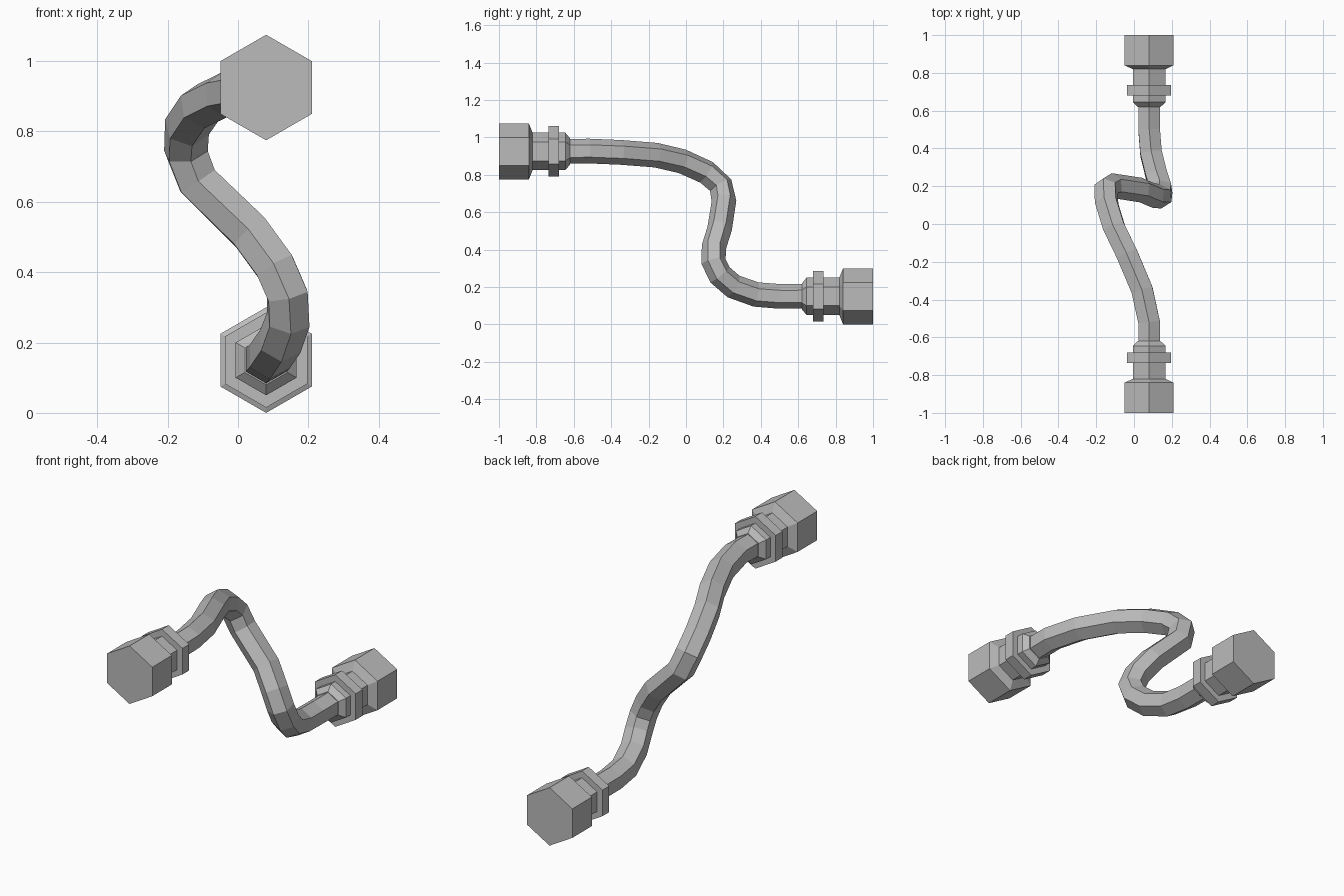
import bpy, bmesh, math
from mathutils import Vector, Quaternion

cube = bpy.data.objects.get("Cube")
if cube:
    bpy.data.objects.remove(cube, do_unlink=True)

SIDES = 6
grey = bpy.data.materials.new("grey_metal")
grey.use_nodes = True
grey.diffuse_color = (0.5, 0.5, 0.5, 1)
grey.node_tree.nodes["Principled BSDF"].inputs["Base Color"].default_value = (0.5, 0.5, 0.5, 1)


def loft(name, rings):
    """Skin a list of equal-length point rings and cap both ends."""
    bm = bmesh.new()
    loops = [[bm.verts.new(p) for p in ring] for ring in rings]
    for a, b in zip(loops, loops[1:]):
        for i in range(SIDES):
            j = (i + 1) % SIDES
            bm.faces.new((a[i], a[j], b[j], b[i]))
    bm.faces.new(loops[0])
    bm.faces.new(loops[-1])
    bmesh.ops.recalc_face_normals(bm, faces=bm.faces)
    mesh = bpy.data.meshes.new(name)
    bm.to_mesh(mesh)
    bm.free()
    mesh.materials.append(grey)
    obj = bpy.data.objects.new(name, mesh)
    bpy.context.collection.objects.link(obj)
    return obj


def ring(center, tangent, up, radius):
    """Hexagon across the tangent with one corner along up."""
    return [center + Quaternion(tangent, 2 * math.pi * i / SIDES) @ up * radius
            for i in range(SIDES)]


# Hexagonal end fittings: (distance from the middle, radius)
profile = [(1.0, 0.15), (0.84, 0.15), (0.82, 0.1), (0.735, 0.1), (0.735, 0.135),
           (0.68, 0.135), (0.68, 0.1), (0.645, 0.1), (0.62, 0.07)]
Y, Z = Vector((0, 1, 0)), Vector((0, 0, 1))
for name, side, height in (("front_fitting", -1, 0.925), ("back_fitting", 1, 0.15)):
    loft(name, [ring(Vector((0.08, side * d, height)), Y, Z, r) for d, r in profile])

# Bent hexagonal pipe along its centre line
path = [Vector(p) for p in (
    (.08, -.66, .925), (.08, -.52, .927), (.043, -.35, .92), (-.037, -.16, .905),
    (-.105, -.02, .872), (-.145, .11, .813), (-.148, .185, .745), (-.115, .203, .66),
    (.035, .18, .513), (.105, .15, .417), (.14, .147, .337), (.143, .182, .265),
    (.12, .254, .203), (.09, .375, .16), (.08, .5, .15), (.08, .66, .15))]
last = len(path) - 1
tangents = []
for i in range(last + 1):
    before = (path[i] - path[max(i - 1, 0)]).normalized()
    after = (path[min(i + 1, last)] - path[i]).normalized()
    tangents.append((before + after).normalized())
tangents[0] = tangents[-1] = Y

# Carry the corner direction along the path without twisting
ups = [Z]
for a, b in zip(tangents, tangents[1:]):
    ups.append(a.rotation_difference(b) @ ups[-1])

# Spread the leftover turn so that a corner also points up at the far end
step = math.tau / SIDES
turn = math.atan2(ups[-1].cross(Z).dot(Y), ups[-1].dot(Z))
turn -= step * round(turn / step)
loft("pipe", [ring(p, t, Quaternion(t, turn * i / last) @ u, 0.066)
              for i, (p, t, u) in enumerate(zip(path, tangents, ups))])
